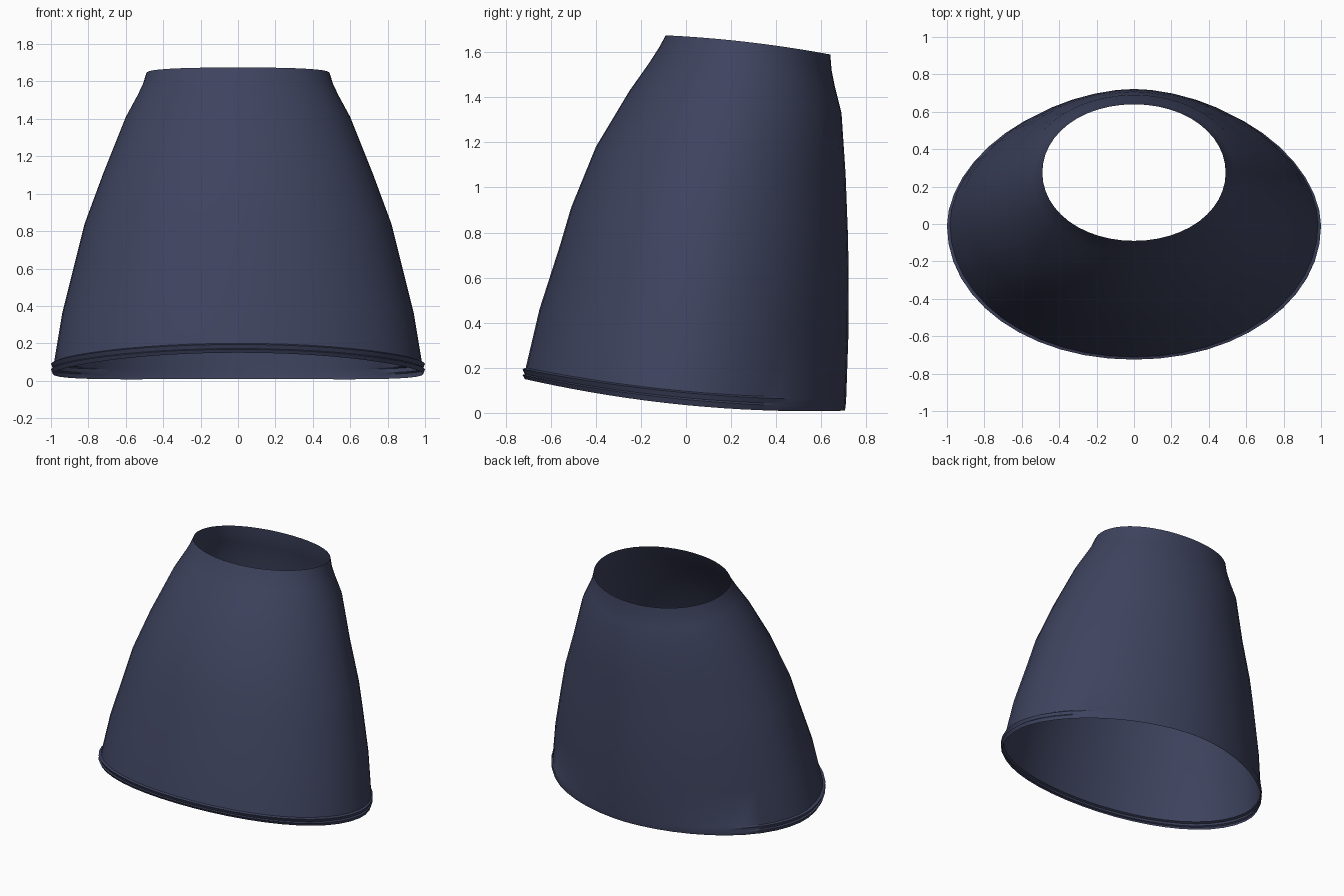
import bpy, bmesh, math

cube = bpy.data.objects.get("Cube")
if cube:
    bpy.data.objects.remove(cube, do_unlink=True)

SEGMENTS = 48

# Rings from hem to waist: half width, front y, back y, front z, side z, back z
RINGS = [
    (0.99, -0.715, 0.705, 0.15, 0.035, 0.01),
    (1.00, -0.725, 0.708, 0.168, 0.06, 0.03),
    (0.99, -0.716, 0.709, 0.172, 0.067, 0.04),
    (1.00, -0.725, 0.71, 0.194, 0.09, 0.06),
    (0.984, -0.711, 0.711, 0.20, 0.096, 0.07),
    (0.94, -0.65, 0.72, 0.46, 0.36, 0.33),
    (0.865, -0.56, 0.722, 0.74, 0.66, 0.62),
    (0.82, -0.51, 0.718, 0.91, 0.84, 0.80),
    (0.72, -0.40, 0.708, 1.18, 1.11, 1.06),
    (0.60, -0.25, 0.69, 1.43, 1.41, 1.33),
    (0.535, -0.165, 0.66, 1.55, 1.53, 1.45),
    (0.507, -0.12, 0.646, 1.62, 1.59, 1.52),
    (0.49, -0.09, 0.64, 1.675, 1.645, 1.59),
]


def ring_point(ring, angle):
    """Point on a tilted oval that is slightly pinched behind the hips."""
    half, front, back, z_front, z_side, z_back = ring
    c, s = math.cos(angle), math.sin(angle)
    power = 1.08 if s > 0 and half > 0.6 else 0.98
    x = half * math.copysign(abs(c) ** power, c)
    u = math.copysign(abs(s) ** power, s)
    y = (front + back) / 2 + u * (back - front) / 2
    z = z_side + u * (z_back - z_front) / 2 + u * u * ((z_front + z_back) / 2 - z_side)
    return x, y, z


# Dark slate blue cloth
cloth = bpy.data.materials.new("slate_blue_cloth")
cloth.use_nodes = True
colour = (0.048, 0.056, 0.112, 1)
cloth.diffuse_color = colour
cloth.node_tree.nodes["Principled BSDF"].inputs["Base Color"].default_value = colour

# Open skirt shell lofted through the rings
bm = bmesh.new()
loops = [[bm.verts.new(ring_point(ring, math.tau * i / SEGMENTS)) for i in range(SEGMENTS)]
         for ring in RINGS]
for low, high in zip(loops, loops[1:]):
    for i in range(SEGMENTS):
        j = (i + 1) % SEGMENTS
        bm.faces.new((low[i], low[j], high[j], high[i]))
mesh = bpy.data.meshes.new("skirt")
bm.to_mesh(mesh)
bm.free()
mesh.materials.append(cloth)

skirt = bpy.data.objects.new("skirt", mesh)
bpy.context.collection.objects.link(skirt)
bpy.ops.object.select_all(action="DESELECT")
skirt.select_set(True)
bpy.context.view_layer.objects.active = skirt
bpy.ops.object.shade_smooth_by_angle(angle=math.radians(35))
